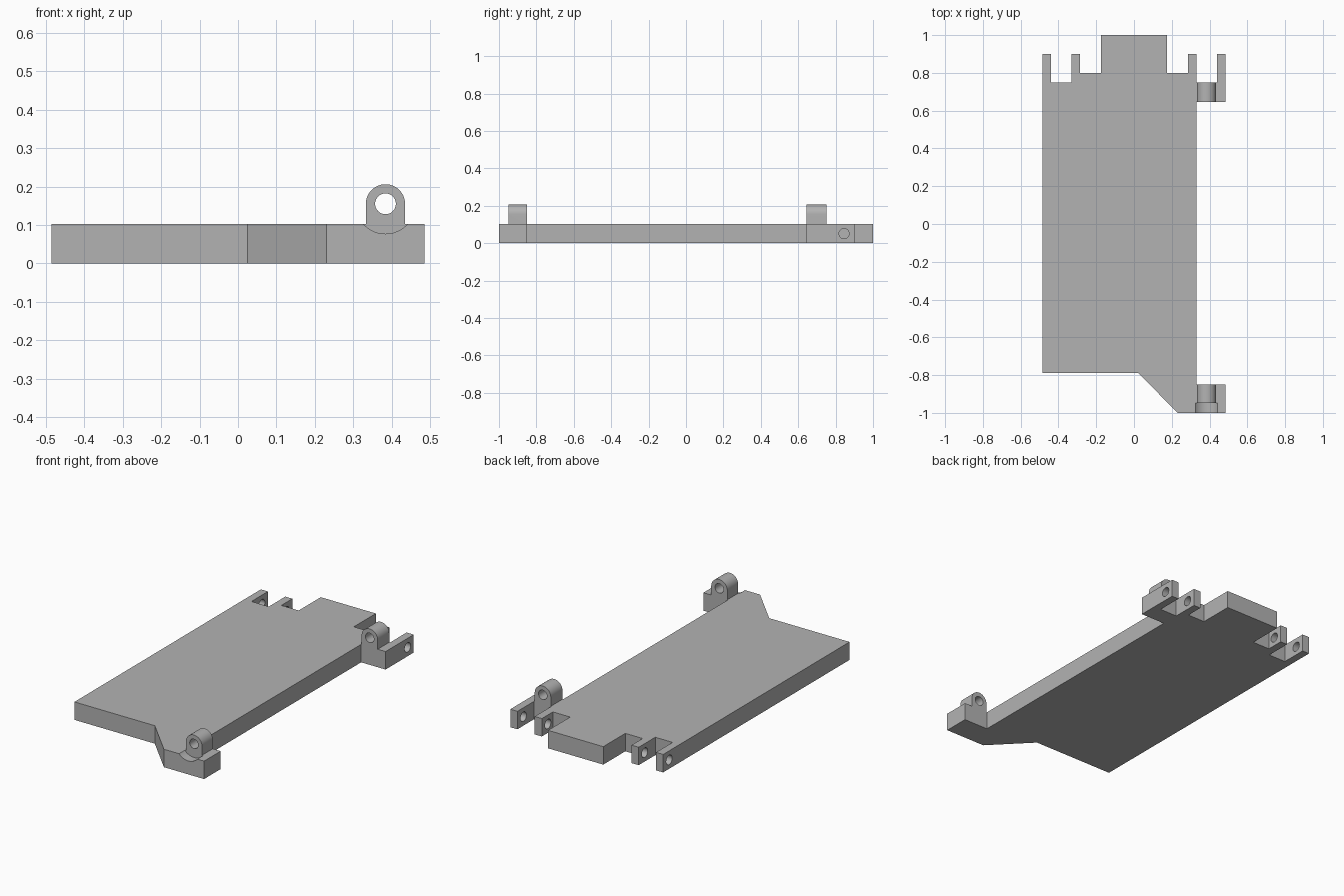
import bpy, bmesh, math
from mathutils import Vector

if "Cube" in bpy.data.objects:
    bpy.data.objects.remove(bpy.data.objects["Cube"])

THICK = 0.103            # plate thickness
PIN_Y, PIN_Z = 0.845, 0.051
LUG_X, LUG_Z, LUG_R = 0.384, 0.155, 0.051
HOLE_R = 0.027

grey = bpy.data.materials.new("plain grey")
grey.use_nodes = True
colour = (0.45, 0.45, 0.45, 1)
grey.diffuse_color = colour
grey.node_tree.nodes["Principled BSDF"].inputs["Base Color"].default_value = colour


def extrude(name, points, direction):
    """Solid made by sweeping a closed flat profile along a vector."""
    bm = bmesh.new()
    face = bm.faces.new([bm.verts.new(p) for p in points])
    out = bmesh.ops.extrude_face_region(bm, geom=[face])
    moved = [v for v in out["geom"] if isinstance(v, bmesh.types.BMVert)]
    bmesh.ops.translate(bm, verts=moved, vec=Vector(direction))
    bmesh.ops.recalc_face_normals(bm, faces=bm.faces)
    mesh = bpy.data.meshes.new(name)
    bm.to_mesh(mesh)
    bm.free()
    mesh.materials.append(grey)
    obj = bpy.data.objects.new(name, mesh)
    bpy.context.collection.objects.link(obj)
    return obj


def arc(radius, start, end, count):
    """Points on an arc, in degrees."""
    steps = [math.radians(start + (end - start) * i / count) for i in range(count + 1)]
    return [(radius * math.cos(a), radius * math.sin(a)) for a in steps]


def combine(target, tool, operation):
    """Apply a boolean and discard the tool."""
    mod = target.modifiers.new("boolean", 'BOOLEAN')
    mod.operation, mod.solver, mod.object = operation, 'EXACT', tool
    bpy.context.view_layer.objects.active = target
    bpy.ops.object.modifier_apply(modifier=mod.name)
    bpy.data.objects.remove(tool)


def rod_y(radius, y0, y1):
    pts = [(LUG_X + x, y0, LUG_Z + z) for x, z in arc(radius, 0, 360, 48)[:-1]]
    return extrude("cutter", pts, (0, y1 - y0, 0))


def rod_x(x0, x1):
    pts = [(x0, PIN_Y + y, PIN_Z + z) for y, z in arc(HOLE_R, 0, 360, 40)[:-1]]
    return extrude("cutter", pts, (x1 - x0, 0, 0))


# Plate outline: front edge, right arms, then hinge ears and back tab
front = [(-0.485, -0.79), (0.025, -0.79), (0.23, -1), (0.485, -1),
         (0.485, -0.85), (0.33, -0.85), (0.33, 0.645), (0.485, 0.645)]
half_back = [(0.485, 0.9), (0.44, 0.9), (0.44, 0.75), (0.33, 0.75), (0.33, 0.9),
             (0.285, 0.9), (0.285, 0.8), (0.175, 0.8), (0.175, 1)]
outline = front + half_back + [(-x, y) for x, y in reversed(half_back)]
plate = extrude("hinged_plate", [(x, y, 0) for x, y in outline], (0, 0, THICK))

# Upright lugs with rounded tops, joined to the plate
for y0, y1 in ((-0.948, -0.85), (0.645, 0.75)):
    profile = arc(LUG_R, 0, 180, 32) + [(-LUG_R, 0.05 - LUG_Z), (LUG_R, 0.05 - LUG_Z)]
    lug = extrude("lug", [(LUG_X + x, y0, LUG_Z + z) for x, z in profile], (0, y1 - y0, 0))
    combine(plate, lug, 'UNION')
    combine(plate, rod_y(HOLE_R, y0 - 0.04, y1 + 0.04), 'DIFFERENCE')

# Rounded clearance in front of the front lug
combine(plate, rod_y(0.078, -1.05, -0.948), 'DIFFERENCE')

# Pin holes through the ears only
for side in (-1, 1):
    combine(plate, rod_x(side * 0.25, side * 0.55), 'DIFFERENCE')

# Smooth the round surfaces, keep edges sharp
bpy.ops.object.select_all(action='DESELECT')
plate.select_set(True)
bpy.context.view_layer.objects.active = plate
bpy.ops.object.shade_smooth_by_angle(angle=math.radians(30))
